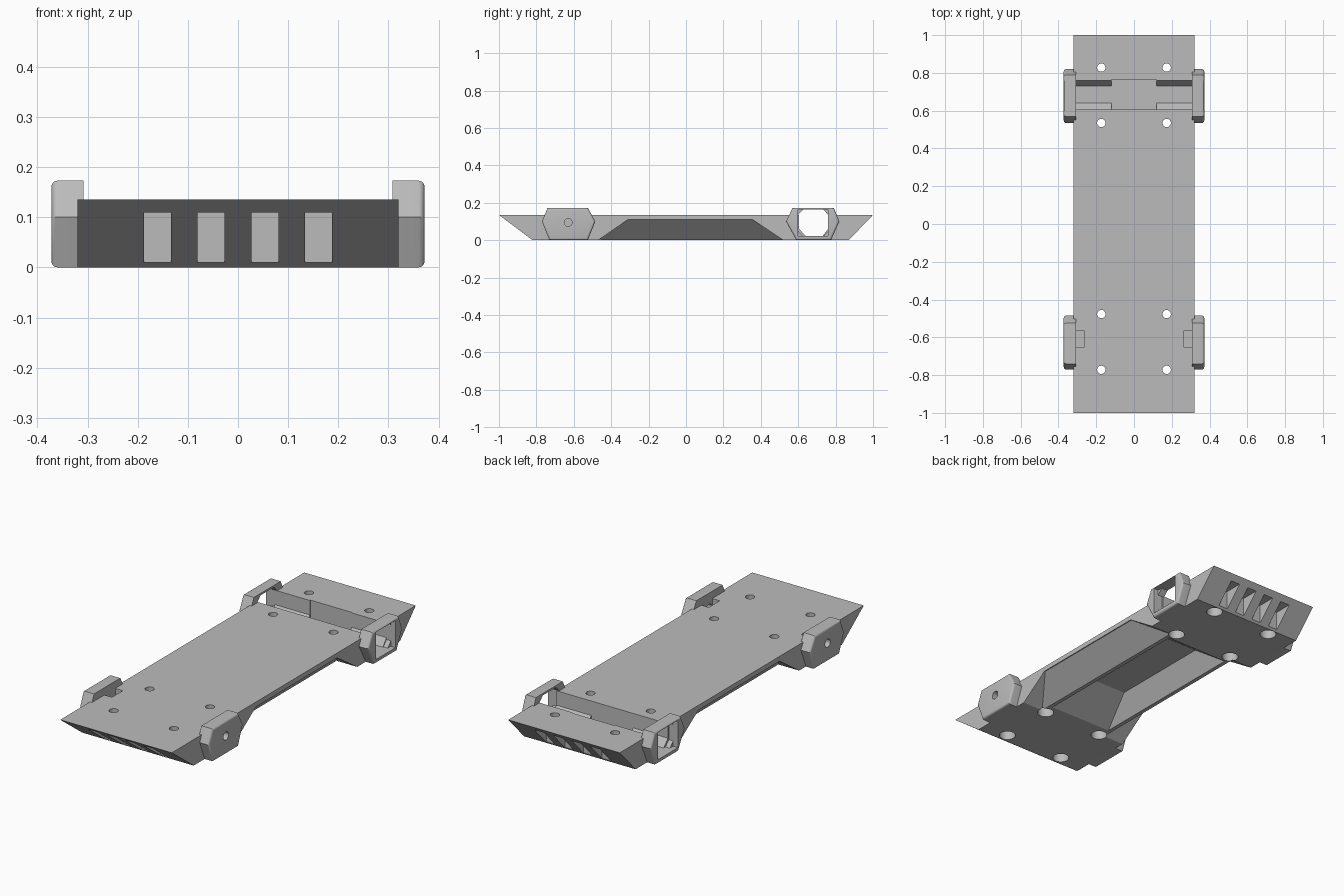
import bpy, bmesh, math
from mathutils import Matrix, Vector

cube = bpy.data.objects.get("Cube")
if cube:
    bpy.data.objects.remove(cube)

grey = bpy.data.materials.new("plain_grey")
grey.use_nodes = True
grey.diffuse_color = (0.5, 0.5, 0.5, 1)
grey.node_tree.nodes["Principled BSDF"].inputs["Base Color"].default_value = (0.5, 0.5, 0.5, 1)


def make(name, bm):
    bmesh.ops.recalc_face_normals(bm, faces=bm.faces)
    mesh = bpy.data.meshes.new(name)
    bm.to_mesh(mesh)
    bm.free()
    mesh.materials.append(grey)
    ob = bpy.data.objects.new(name, mesh)
    bpy.context.collection.objects.link(ob)
    return ob


def prism(name, profile, x0, x1, rim=0):
    """Extrude a (y, z) profile along x, optionally rounding the rim at x1."""
    bm = bmesh.new()
    face = bm.faces.new([bm.verts.new((x0, y, z)) for y, z in profile])
    new = bmesh.ops.extrude_face_region(bm, geom=[face])["geom"]
    bmesh.ops.translate(bm, vec=(x1 - x0, 0, 0),
                        verts=[g for g in new if isinstance(g, bmesh.types.BMVert)])
    if rim:
        edges = [e for e in bm.edges if all(abs(v.co.x - x1) < 1e-5 for v in e.verts)]
        bmesh.ops.bevel(bm, geom=edges, offset=rim, segments=4, profile=0.5, affect='EDGES')
    return make(name, bm)


def box(name, x0, x1, y0, y1, z0, z1):
    return prism(name, [(y0, z0), (y1, z0), (y1, z1), (y0, z1)], x0, x1)


def frustum(name, low, high, z0, z1):
    """Join two (x0, x1, y0, y1) rectangles at heights z0 and z1."""
    bm = bmesh.new()
    for (x0, x1, y0, y1), z in ((low, z0), (high, z1)):
        for x in (x0, x1):
            for y in (y0, y1):
                bm.verts.new((x, y, z))
    bmesh.ops.convex_hull(bm, input=bm.verts)
    bmesh.ops.dissolve_limit(bm, angle_limit=0.01, verts=bm.verts, edges=bm.edges)
    return make(name, bm)


def cylinder(name, centre, radius, depth, axis='Z', sides=32):
    bm = bmesh.new()
    rot = Matrix.Rotation(math.pi / 2, 4, 'Y') if axis == 'X' else Matrix()
    bmesh.ops.create_cone(bm, cap_ends=True, segments=sides, radius1=radius, radius2=radius,
                          depth=depth, matrix=Matrix.Translation(Vector(centre)) @ rot)
    return make(name, bm)


def cut(target, cutter):
    """Subtract a cutter and discard it."""
    cutter.hide_render = True
    mod = target.modifiers.new("cut", 'BOOLEAN')
    mod.operation = 'DIFFERENCE'
    mod.solver = 'EXACT'
    mod.object = cutter
    bpy.context.view_layer.objects.active = target
    bpy.ops.object.modifier_apply(modifier=mod.name)
    bpy.data.objects.remove(cutter)


# Deck with raked ends
deck = prism("deck", [(-0.82, 0), (0.87, 0), (1, 0.135), (-1, 0.135)], -0.32, 0.32)

# Sloped undercuts along both sides
for s in (-1, 1):
    low = sorted((s * 0.18, s * 0.5)) + [-0.499, 0.55]
    high = sorted((s * 0.315, s * 0.5)) + [-0.31, 0.355]
    cut(deck, frustum("side_undercut", low, high, -0.02, 0.11))

# Tapered hollow underneath
cut(deck, frustum("belly_hollow", (-0.185, 0.185, -0.43, 0.5),
                  (-0.12, 0.12, -0.22, 0.33), -0.01, 0.11))

# Four windows in each raked end
for i in range(4):
    x = (i - 1.5) * 0.107
    cut(deck, box("front_window", x - 0.027, x + 0.027, -1.1, -0.825, 0.01, 0.109))
    cut(deck, box("back_window", x - 0.027, x + 0.027, 0.877, 1.1, 0.01, 0.109))

# Screw holes, counterbored from below
for x in (-0.173, 0.173):
    for y in (-0.772, -0.477, 0.535, 0.828):
        cut(deck, cylinder("screw_hole", (x, y, 0.07), 0.022, 0.4))
        cut(deck, cylinder("counterbore", (x, y, 0.03), 0.04, 0.1))

# Open channel across the back, wider in the middle
channel = [(0.605, 0.06), (0.64, 0.022), (0.73, 0.022), (0.76, 0.06), (0.76, 0.2), (0.605, 0.2)]
cut(deck, prism("channel", channel, -0.5, 0.5))
cut(deck, box("channel_middle", -0.12, 0.12, 0.605, 0.765, 0.022, 0.2))

# Nut pockets beside the front pads
for s in (-1, 1):
    cut(deck, box("nut_pocket", s * 0.265, s * 0.309, -0.655, -0.565, 0.05, 0.2))

# Hexagonal side pads
front_hex = [(-0.73, 0), (-0.525, 0), (-0.485, 0.1), (-0.525, 0.173), (-0.74, 0.173), (-0.77, 0.1)]
back_hex = [(0.59, 0), (0.775, 0), (0.82, 0.1), (0.79, 0.173), (0.57, 0.173), (0.535, 0.1)]
opening = [(0.598, 0.05), (0.625, 0.022), (0.735, 0.022), (0.76, 0.05),
           (0.76, 0.135), (0.735, 0.163), (0.625, 0.163), (0.598, 0.135)]
for s, side in ((1, "left"), (-1, "right")):
    pad = prism("front_pad_" + side, front_hex, s * 0.308, s * 0.372, 0.012)
    cut(pad, cylinder("pad_hole", (s * 0.34, -0.63, 0.095), 0.021, 0.2, 'X'))
    cut(deck, cylinder("pad_hole", (s * 0.31, -0.63, 0.095), 0.021, 0.08, 'X'))
    pad = prism("back_pad_" + side, back_hex, s * 0.308, s * 0.372, 0.012)
    cut(pad, prism("pad_opening", opening, s * 0.2, s * 0.5))
    cut(pad, box("pad_recess", s * 0.345, s * 0.5, 0.598, 0.76, 0.022, 0.163))

# Smooth rounded rims and hole walls, keep hard edges crisp
for ob in bpy.context.scene.objects:
    if ob.type == 'MESH' and ob.data.materials and ob.data.materials[0] == grey:
        bpy.ops.object.select_all(action='DESELECT')
        ob.select_set(True)
        bpy.context.view_layer.objects.active = ob
        bpy.ops.object.shade_smooth_by_angle(angle=math.radians(25))
